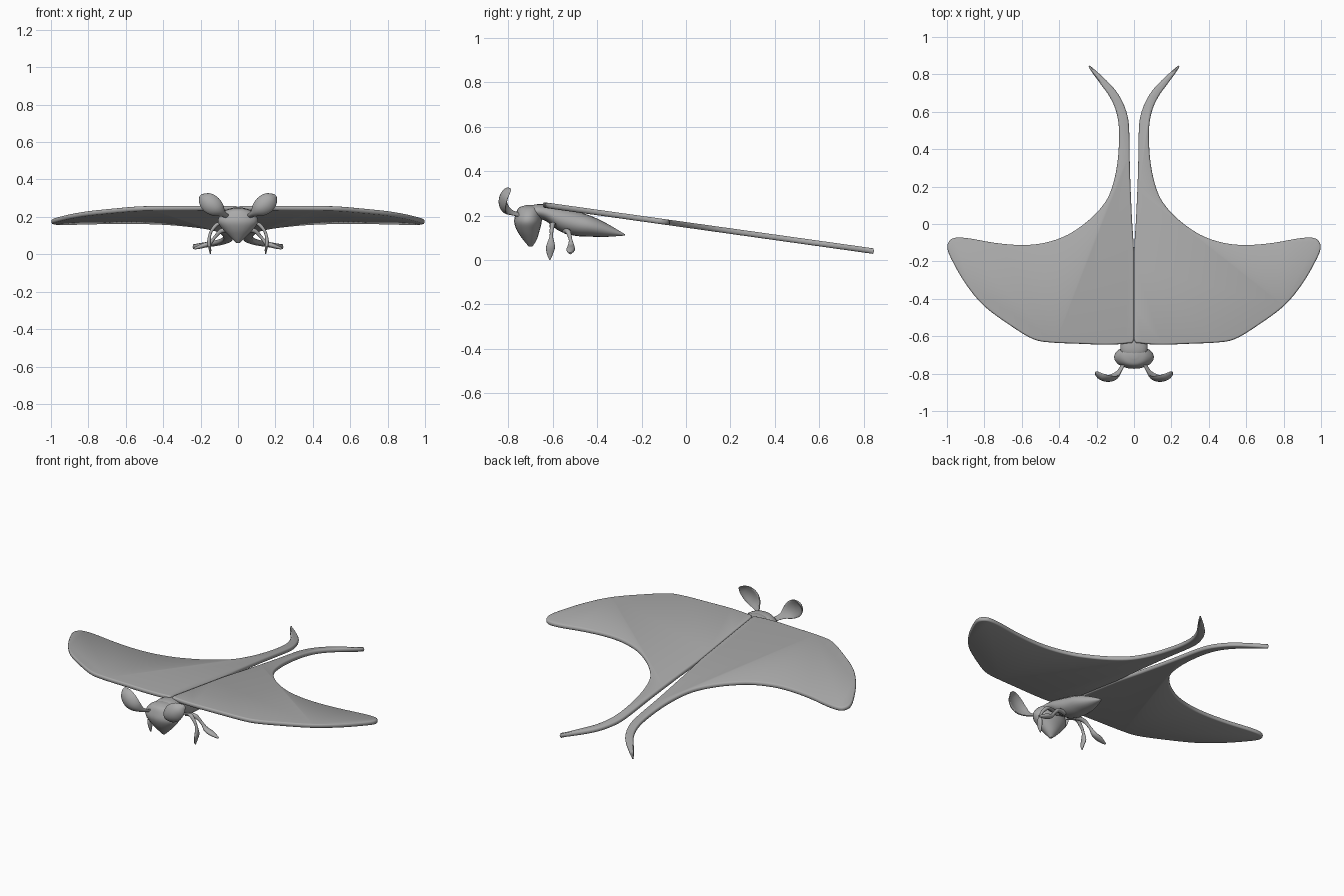
import bpy, bmesh, math
from mathutils import Vector

grey = bpy.data.materials.new("soft_grey")
grey.diffuse_color = (0.4, 0.4, 0.4, 1)


def spline(pts, n, closed=False):
    """Catmull-Rom through tuples of any length."""
    out, m = [], len(pts)
    get = (lambda i: pts[i % m]) if closed else (lambda i: pts[min(max(i, 0), m - 1)])
    for i in range(m if closed else m - 1):
        for k in range(n):
            t = k / n
            out.append(tuple(
                0.5 * (2 * b + (c - a) * t + (2 * a - 5 * b + 4 * c - d) * t * t
                       + (3 * b - a - 3 * c + d) * t ** 3)
                for a, b, c, d in zip(get(i - 1), get(i), get(i + 1), get(i + 2))))
    if not closed:
        out.append(tuple(pts[-1]))
    return out


def skin(name, rings, mirror, angle=50):
    """Join rings of points into a closed, smooth solid."""
    bm = bmesh.new()
    loops = [[bm.verts.new(p) for p in r] for r in rings]
    n = len(loops[0])
    for a, b in zip(loops, loops[1:]):
        for i in range(n):
            j = (i + 1) % n
            bm.faces.new((a[i], a[j], b[j], b[i]))
    bm.faces.new(loops[0][::-1])
    bm.faces.new(loops[-1])
    bmesh.ops.recalc_face_normals(bm, faces=bm.faces)
    me = bpy.data.meshes.new(name)
    bm.to_mesh(me)
    bm.free()
    me.materials.append(grey)
    ob = bpy.data.objects.new(name, me)
    bpy.context.collection.objects.link(ob)
    bpy.ops.object.select_all(action='DESELECT')
    ob.select_set(True)
    bpy.context.view_layer.objects.active = ob
    bpy.ops.object.shade_smooth_by_angle(angle=math.radians(angle))
    if mirror:
        ob.modifiers.new("mirror", 'MIRROR').use_mirror_merge = False
    return ob


def loft(name, rows, u, v, mirror=False, cup=0.0, sides=20):
    """Rows are x, y, z, half width along u, half width along v."""
    u, v = Vector(u).normalized(), Vector(v).normalized()
    rings = []
    for x, y, z, a, b in spline(rows, 5):
        a, b = max(a, 0.002), max(b, 0.002)
        ring = []
        for i in range(sides):
            t = 2 * math.pi * i / sides
            bend = cup * a * math.cos(t) ** 2
            ring.append(Vector((x, y, z)) + u * a * math.cos(t) + v * (b * math.sin(t) + bend))
        rings.append(ring)
    return skin(name, rings, mirror)


# Wing with swept tail streamer: a thin, tilted plate with a rounded rim
outline = [(0, -0.615), (0.04, -0.638), (0.15, -0.645), (0.3, -0.64), (0.45, -0.633),
           (0.54, -0.615), (0.65, -0.55), (0.8, -0.44), (0.9, -0.32), (0.97, -0.2),
           (0.998, -0.13), (0.985, -0.088), (0.95, -0.073), (0.88, -0.077), (0.75, -0.1),
           (0.62, -0.112), (0.5, -0.105), (0.38, -0.07), (0.28, -0.01), (0.2, 0.06),
           (0.14, 0.14), (0.105, 0.24), (0.085, 0.36), (0.08, 0.5), (0.095, 0.6),
           (0.13, 0.68), (0.18, 0.75), (0.237, 0.83), (0.228, 0.84), (0.125, 0.745),
           (0.07, 0.67), (0.035, 0.58), (0.025, 0.48), (0.022, 0.3), (0.012, 0.05),
           (0, -0.15), (0, -0.3), (0, -0.45)]
edge = [Vector((max(x, 0), y)) for x, y in spline(outline, 4, closed=True)]
radius, rings = 0.0125, []
for k in range(-3, 4):
    ang = k / 3 * math.pi / 2
    inset, height = 0.7 * radius * (1 - math.cos(ang)), radius * math.sin(ang)
    ring = []
    for i, p in enumerate(edge):
        d = (edge[(i + 1) % len(edge)] - edge[i - 1]).normalized()
        q = p + Vector((-d.y, d.x)) * inset
        ring.append((q.x, q.y, 0.158 - 0.14 * q.y + height))
    rings.append(ring)
skin("wing", rings, True)

X, Y, Z = (1, 0, 0), (0, 1, 0), (0, 0, 1)

# Thorax tapering into a pointed abdomen
loft("body", [(0, -0.72, 0.22, 0.04, 0.015), (0, -0.68, 0.22, 0.07, 0.03),
              (0, -0.63, 0.212, 0.072, 0.038), (0, -0.57, 0.185, 0.075, 0.055),
              (0, -0.50, 0.165, 0.075, 0.056), (0, -0.43, 0.152, 0.07, 0.047),
              (0, -0.36, 0.135, 0.045, 0.031), (0, -0.275, 0.113, 0.003, 0.003)], X, Z)

# Wedge-shaped head pointing down
loft("head", [(0, -0.70, 0.06, 0.008, 0.008), (0, -0.703, 0.09, 0.04, 0.03),
              (0, -0.71, 0.13, 0.078, 0.05), (0, -0.712, 0.17, 0.106, 0.062),
              (0, -0.71, 0.205, 0.098, 0.058), (0, -0.705, 0.235, 0.065, 0.048),
              (0, -0.70, 0.247, 0.02, 0.02)], X, Y)

# Cupped leaf-like antennae
loft("antenna", [(0.05, -0.74, 0.20, 0.012, 0.012), (0.08, -0.795, 0.215, 0.018, 0.012),
                 (0.11, -0.825, 0.238, 0.042, 0.012), (0.145, -0.832, 0.268, 0.052, 0.012),
                 (0.178, -0.82, 0.298, 0.04, 0.011), (0.2, -0.795, 0.315, 0.01, 0.007)],
     (1, 0, -1), Y, True, cup=0.35)

# Front legs hang straight down, ending in leaf-shaped feet
loft("front_leg", [(0.04, -0.60, 0.15, 0.016, 0.014), (0.10, -0.60, 0.165, 0.012, 0.012),
                   (0.135, -0.605, 0.135, 0.009, 0.009), (0.15, -0.607, 0.105, 0.008, 0.008),
                   (0.155, -0.61, 0.06, 0.02, 0.011), (0.15, -0.613, 0.025, 0.013, 0.008),
                   (0.148, -0.613, 0.002, 0.003, 0.003)], Y, (1, 0, 0.5), True)

# Rear legs splay outwards
loft("rear_leg", [(0.04, -0.54, 0.13, 0.016, 0.014), (0.09, -0.53, 0.125, 0.012, 0.012),
                  (0.125, -0.52, 0.09, 0.008, 0.009), (0.15, -0.518, 0.06, 0.016, 0.012),
                  (0.19, -0.52, 0.045, 0.019, 0.013), (0.235, -0.522, 0.03, 0.005, 0.005)],
     Y, (0.5, 0, 1), True)
